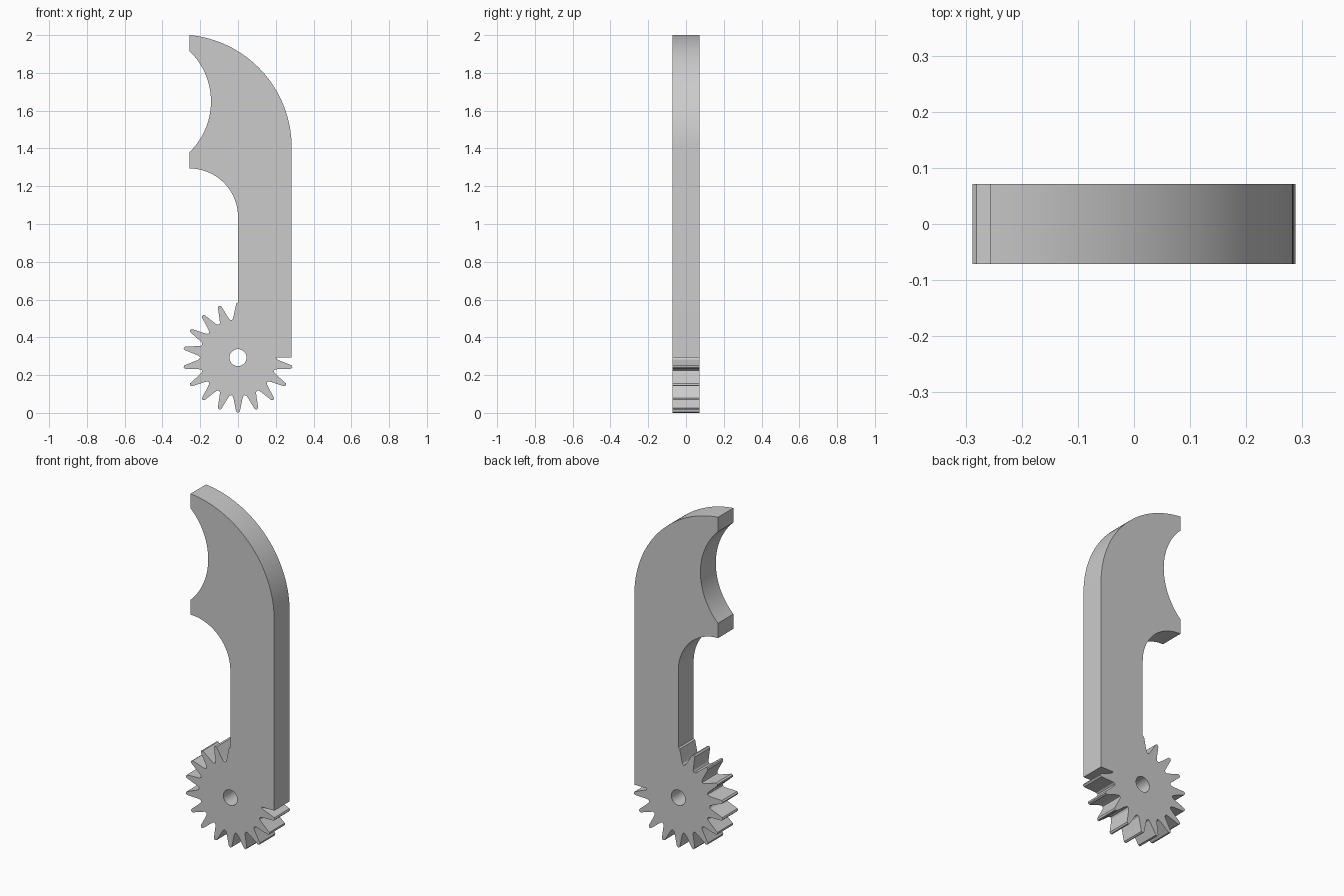
import bpy, bmesh
from math import sin, cos, radians

cube = bpy.data.objects.get("Cube")
if cube:
    bpy.data.objects.remove(cube, do_unlink=True)

HALF = 0.071        # half thickness
HUB_Z = 0.2925      # gear centre height
TIP = 0.2925        # gear tip radius
EDGE = 0.284        # straight edge of the arm
HOOK = -0.257       # left limit of the hook
TEETH = 18

grey = bpy.data.materials.new("plain_grey")
grey.diffuse_color = (0.6, 0.6, 0.6, 1)
grey.use_nodes = True
grey.node_tree.nodes["Principled BSDF"].inputs["Base Color"].default_value = (0.6, 0.6, 0.6, 1)


def polar(cx, cz, r, deg):
    return (cx + r * cos(radians(deg)), cz + r * sin(radians(deg)))


def arc(cx, cz, r, start, end, steps):
    return [polar(cx, cz, r, start + (end - start) * i / steps) for i in range(steps + 1)]


# Gear outline, from the tooth at the top round the left side to the arm's edge
half_tooth = [(0, TIP), (1.8, 0.287), (3.6, 0.255), (5.4, 0.228), (7.5, 0.207), (10, 0.201)]
tooth = half_tooth + [(20 - a, r) for a, r in half_tooth[-2:0:-1]]
outline = []
for i in range(TEETH):
    for a, r in tooth:
        angle = 90 + i * 360 / TEETH + a
        if angle <= 360:
            outline.append(polar(0, HUB_Z, r, angle))

# Arm edge, curved back, thumb hollow and inner bend
outline.append((EDGE, HUB_Z))
outline += arc(EDGE - 0.597, 1.406, 0.597, 0, 84.6, 40)
outline += arc(-0.515, 1.648, 0.372, 46, -46, 32)
outline += arc(HOOK, 1.037, -HOOK, 90, 0, 28)

# Hub hole
hole = arc(0, HUB_Z, 0.045, 0, 350, 35)

# Fill the profile and extrude it to the full thickness
bm = bmesh.new()
edges = []
for loop in (outline, hole):
    verts = [bm.verts.new((x, -HALF, z)) for x, z in loop]
    edges += [bm.edges.new((v, verts[(i + 1) % len(verts)])) for i, v in enumerate(verts)]
bmesh.ops.triangle_fill(bm, edges=edges, use_beauty=True, normal=(0, -1, 0))
side = bmesh.ops.extrude_face_region(bm, geom=bm.faces[:], use_keep_orig=True)
bmesh.ops.translate(bm, vec=(0, 2 * HALF, 0),
                    verts=[g for g in side["geom"] if isinstance(g, bmesh.types.BMVert)])
bmesh.ops.recalc_face_normals(bm, faces=bm.faces[:])

mesh = bpy.data.meshes.new("toothed_lever")
bm.to_mesh(mesh)
bm.free()
mesh.materials.append(grey)
lever = bpy.data.objects.new("toothed_lever", mesh)
bpy.context.collection.objects.link(lever)

bpy.ops.object.select_all(action='DESELECT')
lever.select_set(True)
bpy.context.view_layer.objects.active = lever
bpy.ops.object.shade_smooth_by_angle(angle=radians(20))
